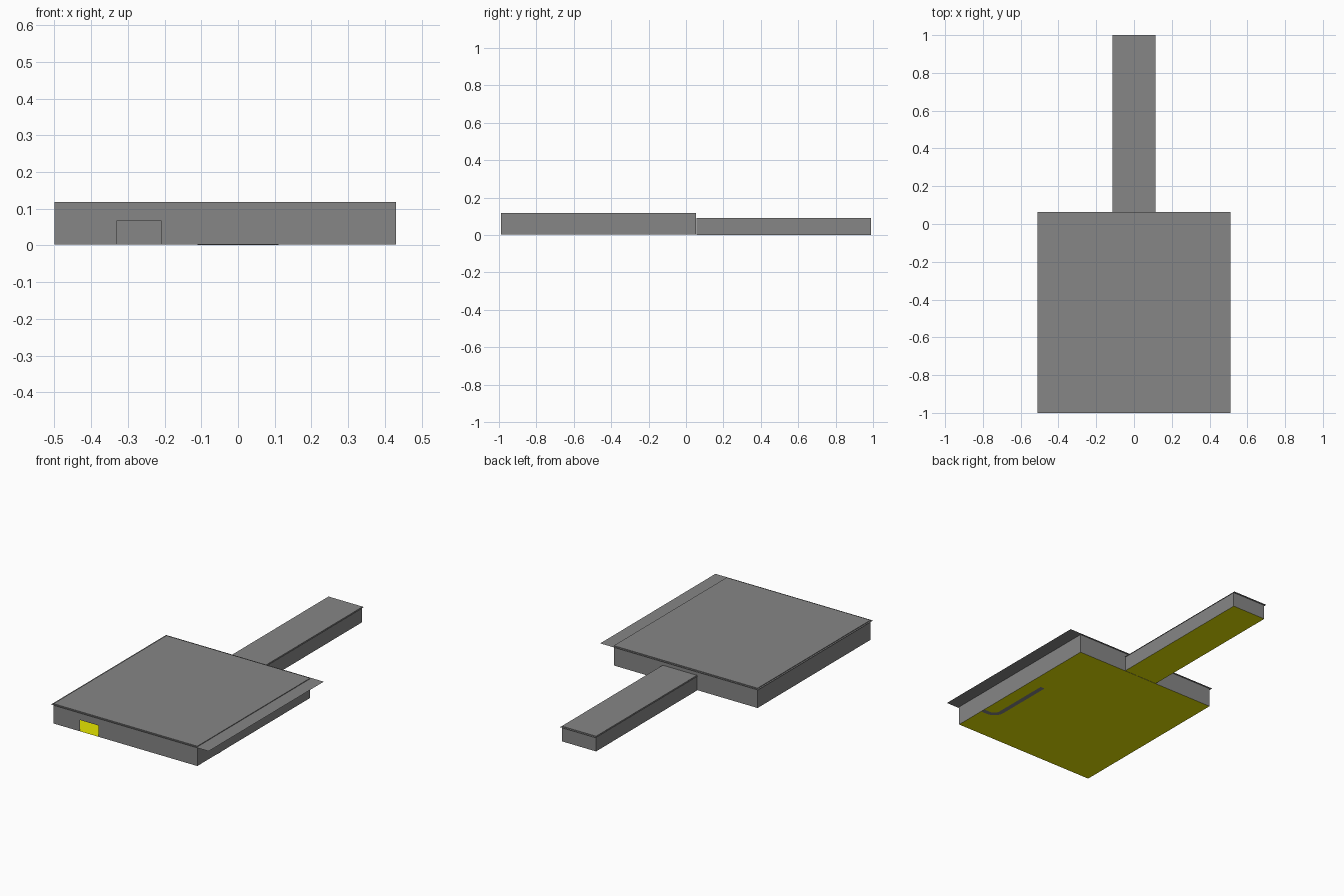
import bpy
import bmesh
from math import sin, cos, pi

if "Cube" in bpy.data.objects:
    bpy.data.objects.remove(bpy.data.objects["Cube"])


def make_material(name, color):
    mat = bpy.data.materials.new(name)
    mat.diffuse_color = color
    mat.use_nodes = True
    mat.node_tree.nodes["Principled BSDF"].inputs["Base Color"].default_value = mat.diffuse_color
    return mat


yellow = make_material("yellow_floor", (0.8, 0.8, 0.0, 1))
grey = make_material("dark_grey", (0.24, 0.24, 0.24, 1))


def make_mesh(name, faces, material=grey):
    """Object from faces, each given as a list of corner points."""
    bm = bmesh.new()
    for corners in faces:
        bm.faces.new([bm.verts.new(c) for c in corners])
    bmesh.ops.remove_doubles(bm, verts=bm.verts, dist=1e-5)
    mesh = bpy.data.meshes.new(name)
    bm.to_mesh(mesh)
    bm.free()
    obj = bpy.data.objects.new(name, mesh)
    bpy.context.collection.objects.link(obj)
    mesh.materials.append(material)
    return obj


def sheet(name, x0, x1, y0, y1, z, material=grey, up=True):
    corners = [(x0, y0, z), (x1, y0, z), (x1, y1, z), (x0, y1, z)]
    return make_mesh(name, [corners if up else corners[::-1]], material)


def shell(name, x0, x1, y0, y1, z0, z1, door=None):
    """Four thin walls and a top; door = (left, right, top) notches the front."""
    front = [(x0, z0), (x1, z0), (x1, z1), (x0, z1)]
    if door:
        left, right, top = door
        front[1:1] = [(left, z0), (left, top), (right, top), (right, z0)]
    faces = [[(x, y0, z) for x, z in front]]
    ring = [(x1, y0), (x1, y1), (x0, y1), (x0, y0)]
    for (ax, ay), (bx, by) in zip(ring, ring[1:]):
        faces.append([(ax, ay, z0), (bx, by, z0), (bx, by, z1), (ax, ay, z1)])
    faces.append([(x0, y0, z1), (x1, y0, z1), (x1, y1, z1), (x0, y1, z1)])
    return make_mesh(name, faces)


# Main hall: floor, walls with a front doorway, overhanging roof sheet
sheet("hall_floor", -0.5, 0.43, -0.99, 0.053, 0.002, yellow, up=False)
shell("hall_walls", -0.5, 0.43, -0.99, 0.053, 0.002, 0.118,
      door=(-0.33, -0.21, 0.068))
sheet("hall_roof_overhang", -0.51, 0.51, -1.0, 0.064, 0.114)

# Narrow rear wing
sheet("wing_floor", -0.11, 0.11, 0.056, 0.988, 0.001, yellow, up=False)
shell("wing_walls", -0.11, 0.11, 0.056, 0.988, 0.001, 0.09)
sheet("wing_roof_overhang", -0.115, 0.115, 0.056, 1.0, 0.087)

# Curved path strip under the hall floor: straight, rounded bend, straight
half = 0.014
rails = []
for offset in (-half, half):
    radius = 0.05 + offset
    arc = [(0.39 - radius * sin(a), -0.735 - radius * cos(a))
           for a in (pi / 2 * i / 6 for i in range(7))]
    rails.append([(0.43, arc[0][1])] + arc + [(arc[-1][0], -0.38)])
inner, outer = rails
strip = []
for i in range(len(inner) - 1):
    strip.append([(*p, 0.0) for p in
                  (inner[i], outer[i], outer[i + 1], inner[i + 1])][::-1])
make_mesh("floor_path", strip)
